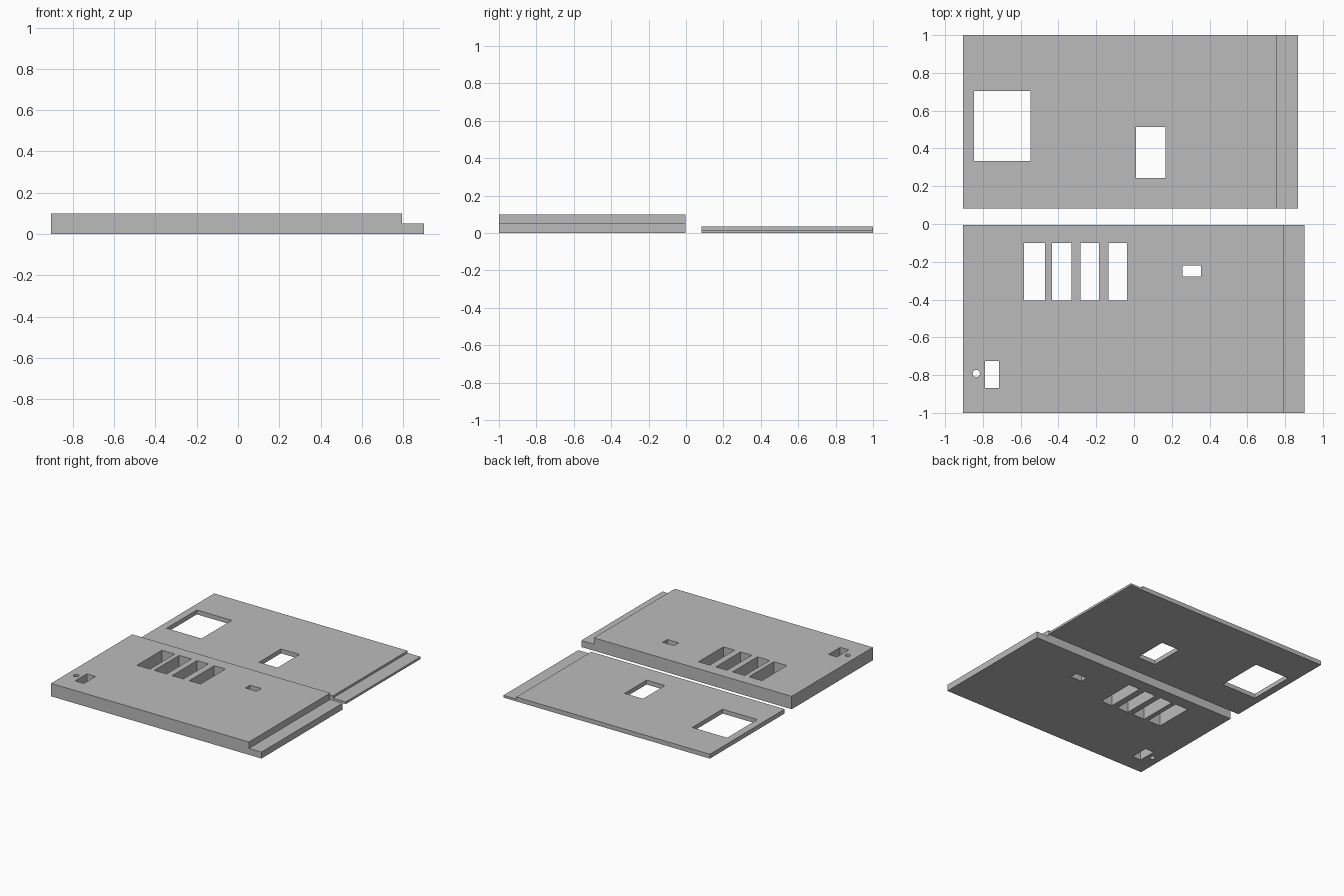
import bpy
import bmesh
from mathutils import Matrix

default = bpy.data.objects.get("Cube")
if default:
    bpy.data.objects.remove(default, do_unlink=True)

grey = bpy.data.materials.new("plain grey")
grey.use_nodes = True
colour = (0.5, 0.5, 0.5, 1)
grey.diffuse_color = colour
grey.node_tree.nodes["Principled BSDF"].inputs["Base Color"].default_value = colour


def make_object(name, bm):
    bmesh.ops.recalc_face_normals(bm, faces=bm.faces)
    mesh = bpy.data.meshes.new(name)
    bm.to_mesh(mesh)
    bm.free()
    mesh.materials.append(grey)
    obj = bpy.data.objects.new(name, mesh)
    bpy.context.collection.objects.link(obj)
    return obj


def stepped_panel(name, left, step, right, front, back, height, tongue):
    """Slab with a lower tongue along its +x edge, extruded front to back."""
    profile = [(left, 0), (right, 0), (right, tongue),
               (step, tongue), (step, height), (left, height)]
    bm = bmesh.new()
    face = bm.faces.new([bm.verts.new((x, front, z)) for x, z in profile])
    side = bmesh.ops.extrude_face_region(bm, geom=[face])["geom"]
    verts = [v for v in side if isinstance(v, bmesh.types.BMVert)]
    bmesh.ops.translate(bm, verts=verts, vec=(0, back - front, 0))
    return make_object(name, bm)


def cut_openings(panel, rects, circles=()):
    """Cut rectangular and round openings right through a panel."""
    bm = bmesh.new()
    for x0, x1, y0, y1 in rects:
        place = Matrix.Translation(((x0 + x1) / 2, (y0 + y1) / 2, 0))
        bmesh.ops.create_cube(bm, size=1, matrix=place @ Matrix.Diagonal((x1 - x0, y1 - y0, 1, 1)))
    for x, y, radius in circles:
        bmesh.ops.create_cone(bm, cap_ends=True, segments=32, radius1=radius,
                              radius2=radius, depth=1, matrix=Matrix.Translation((x, y, 0)))
    cutter = make_object(panel.name + "_cutter", bm)
    cutter.hide_render = True
    cutter.hide_set(True)
    cut = panel.modifiers.new("openings", 'BOOLEAN')
    cut.operation = 'DIFFERENCE'
    cut.solver = 'EXACT'
    cut.object = cutter
    # Bake the cut so the helper can go
    bpy.context.view_layer.objects.active = panel
    bpy.ops.object.modifier_apply(modifier=cut.name)
    bpy.data.objects.remove(cutter, do_unlink=True)


# Thick front panel: four slots, a small window, a socket and a round hole
thick_panel = stepped_panel("thick_panel", -0.905, 0.795, 0.902, -1, -0.004, 0.1, 0.05)
slots = [(x0, x1, -0.405, -0.1) for x0, x1 in
         [(-0.583, -0.472), (-0.435, -0.33), (-0.282, -0.186), (-0.134, -0.038)]]
cut_openings(thick_panel,
             slots + [(0.258, 0.355, -0.278, -0.221), (-0.79, -0.716, -0.868, -0.725)],
             [(-0.835, -0.791, 0.019)])

# Thin back panel: a large and a small window
thin_panel = stepped_panel("thin_panel", -0.905, 0.757, 0.868, 0.082, 1, 0.034, 0.017)
cut_openings(thin_panel, [(-0.847, -0.547, 0.334, 0.705), (0.01, 0.168, 0.244, 0.513)])
